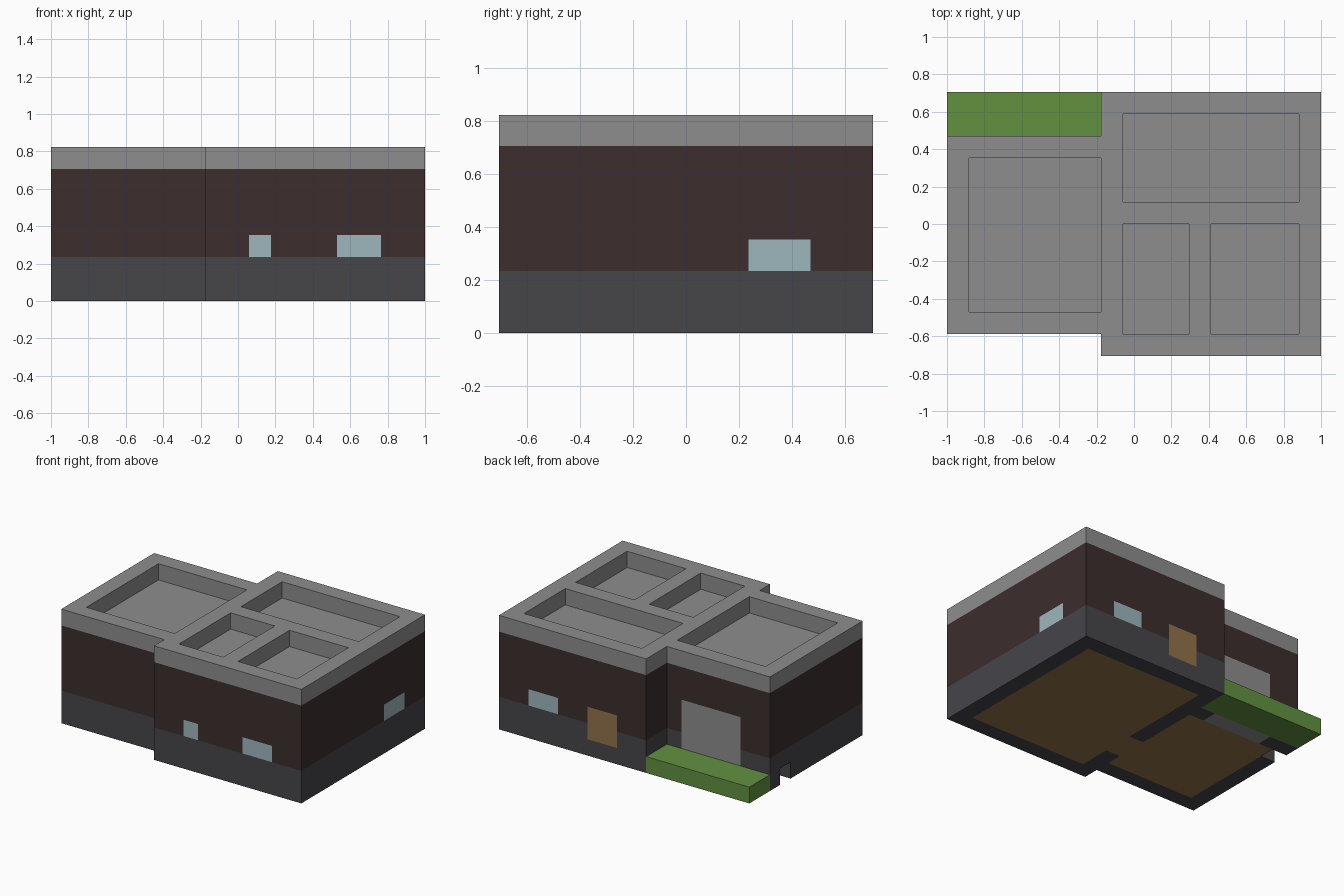
import bpy, bmesh
from itertools import product
from mathutils import Vector

cube = bpy.data.objects.get("Cube")
if cube:
    bpy.data.objects.remove(cube, do_unlink=True)

UNIT = 2 / 17                       # one building block
CENTRE = Vector((8.5, 6, 0))


def material(name, rgb):
    lin = [((c / 255 + 0.055) / 1.055) ** 2.4 for c in rgb] + [1]
    mat = bpy.data.materials.new(name)
    mat.use_nodes = True
    mat.diffuse_color = lin
    mat.node_tree.nodes["Principled BSDF"].inputs["Base Color"].default_value = lin
    return mat


CONCRETE = material("light concrete", (141, 141, 141))
BRICK = material("dark brick", (60, 45, 46))
STONE = material("dark stone", (70, 70, 74))
GLASS = material("pale glass", (158, 183, 190))
WOOD = material("brown wood", (147, 115, 74))
GRASS = material("grass green", (98, 145, 64))

cells = {}                          # block position -> part name
parts = {}                          # part name -> material


def fill(name, mat, x, y, z):
    """Fill a range of blocks with a part, replacing what was there."""
    parts[name] = mat
    for cell in product(range(*x), range(*y), range(*z)):
        cells[cell] = name


def carve(x, y, z):
    for cell in product(range(*x), range(*y), range(*z)):
        cells.pop(cell, None)


# Two wings, each in three bands
WINGS = [((0, 7), (1, 10)), ((7, 17), (0, 12))]
for x, y in WINGS:
    fill("stone_base", STONE, x, y, (0, 2))
    fill("brick_walls", BRICK, x, y, (2, 6))
    fill("roof_parapet", CONCRETE, x, y, (6, 7))

# Sunken roof areas, with the roof deck one block below the parapet
ROOMS = [((1, 7), (2, 9)), ((8, 16), (7, 11)), ((8, 11), (1, 6)), ((12, 16), (1, 6))]
for x, y in ROOMS:
    carve(x, y, (6, 7))
    fill("roof_deck", CONCRETE, x, y, (5, 6))

# Wooden floors of both wings and the passage between them
for x, y in [((8, 16), (1, 11)), ((1, 7), (2, 9)), ((7, 8), (3, 5))]:
    fill("wood_floor", WOOD, x, y, (0, 1))

# Small opening at the foot of the side wall
carve((0, 1), (8, 9), (0, 1))

# Doors and windows
fill("garage_door", CONCRETE, (2, 6), (9, 10), (0, 4))
fill("back_door", WOOD, (9, 11), (11, 12), (1, 3))
fill("front_small_window", GLASS, (9, 10), (0, 1), (2, 3))
fill("front_wide_window", GLASS, (13, 15), (0, 1), (2, 3))
fill("back_window", GLASS, (13, 15), (11, 12), (2, 3))
fill("side_window", GLASS, (16, 17), (8, 10), (2, 3))

# Raised lawn in the back corner
fill("lawn", GRASS, (0, 7), (10, 12), (0, 1))


def skin(name):
    """Make one object from the exposed block faces of a part."""
    bm = bmesh.new()
    for cell in (c for c, part in cells.items() if part == name):
        for axis, side in product(range(3), (0, 1)):
            step = list(cell)
            step[axis] += 2 * side - 1
            if tuple(step) in cells:
                continue
            u, v = Vector(), Vector()
            u[(axis + 1) % 3] = v[(axis + 2) % 3] = 1
            corner = Vector(cell)
            corner[axis] += side
            ring = [corner, corner + u, corner + u + v, corner + v]
            if not side:
                ring.reverse()
            bm.faces.new([bm.verts.new((p - CENTRE) * UNIT) for p in ring])
    bmesh.ops.remove_doubles(bm, verts=bm.verts, dist=UNIT / 100)
    bmesh.ops.dissolve_limit(bm, angle_limit=0.01, verts=bm.verts, edges=bm.edges)
    mesh = bpy.data.meshes.new(name)
    bm.to_mesh(mesh)
    bm.free()
    mesh.materials.append(parts[name])
    bpy.context.collection.objects.link(bpy.data.objects.new(name, mesh))


for part in parts:
    skin(part)
